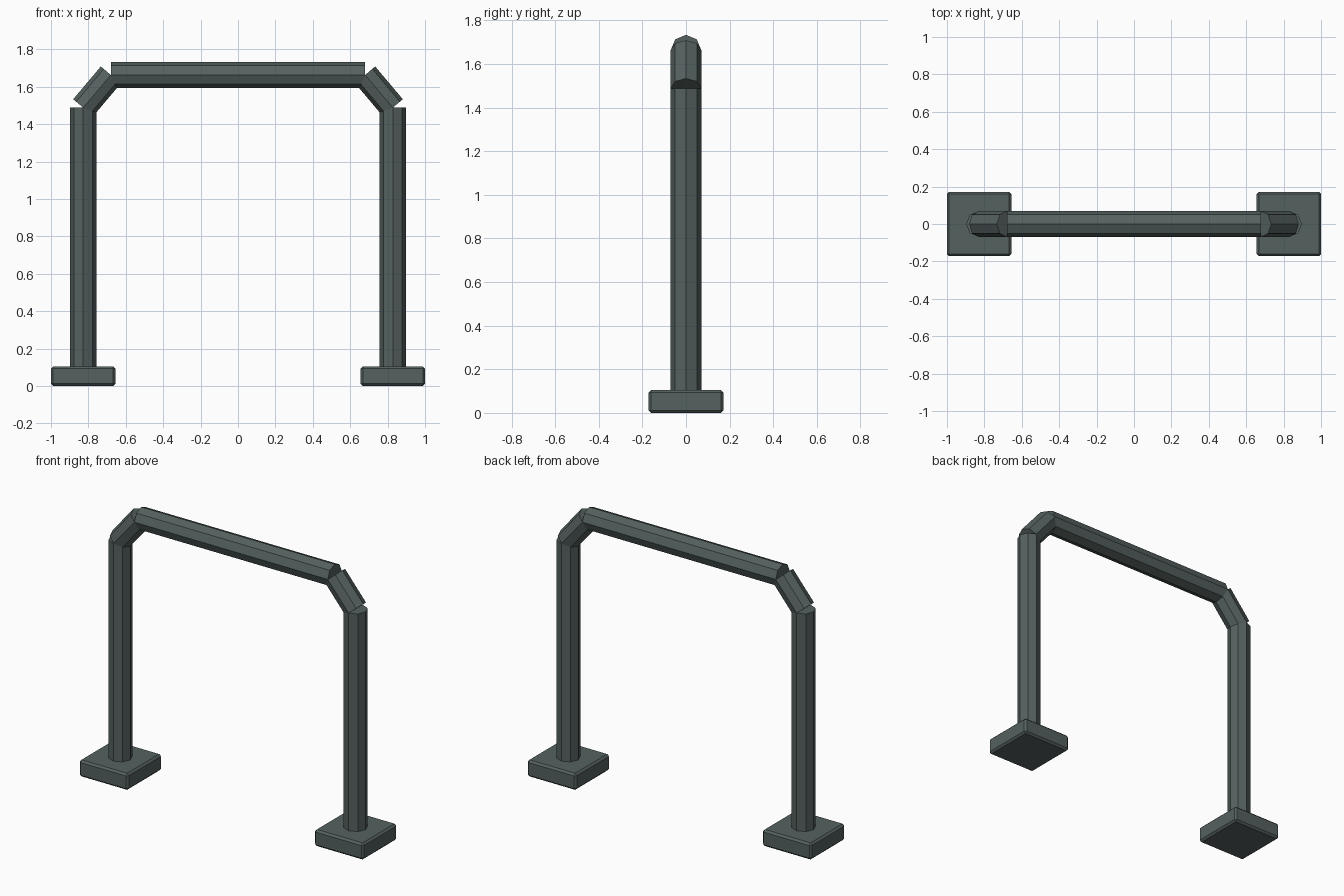
import bpy
from mathutils import Vector

if "Cube" in bpy.data.objects:
    bpy.data.objects.remove(bpy.data.objects["Cube"])

POST_X, POST_TOP = 0.8276, 1.488
BEAM_X, BEAM_Z = 0.68, 1.663
RADIUS = 0.07

metal = bpy.data.materials.new("dark_grey_green")
metal.diffuse_color = (0.09, 0.12, 0.115, 1)
metal.use_nodes = True
metal.node_tree.nodes["Principled BSDF"].inputs["Base Color"].default_value = metal.diffuse_color


def tube(name, start, end):
    """Eight-sided bar between two points, corner edges facing the axes."""
    a, b = Vector(start), Vector(end)
    bpy.ops.mesh.primitive_cylinder_add(vertices=8, radius=RADIUS, depth=(b - a).length,
                                        location=(a + b) / 2)
    ob = bpy.context.object
    ob.name = name
    ob.rotation_euler = (b - a).to_track_quat('Z', 'Y').to_euler()
    ob.data.materials.append(metal)


def foot(name, x):
    """Square base plate with a small chamfer."""
    bpy.ops.mesh.primitive_cube_add(size=1, location=(x, 0, 0.0525))
    ob = bpy.context.object
    ob.name = name
    ob.scale = (0.3448, 0.3448, 0.105)
    bpy.ops.object.transform_apply(location=False, rotation=False, scale=True)
    bevel = ob.modifiers.new("chamfer", 'BEVEL')
    bevel.width = 0.012
    bevel.segments = 1
    ob.data.materials.append(metal)


# Feet, posts and angled corner pieces on both sides
for side, s in (("left", -1), ("right", 1)):
    foot(f"{side}_foot", s * POST_X)
    tube(f"{side}_post", (s * POST_X, 0, 0.05), (s * POST_X, 0, POST_TOP))
    tube(f"{side}_corner", (s * POST_X, 0, POST_TOP), (s * BEAM_X, 0, BEAM_Z))

# Top bar
tube("top_bar", (-BEAM_X, 0, BEAM_Z), (BEAM_X, 0, BEAM_Z))
